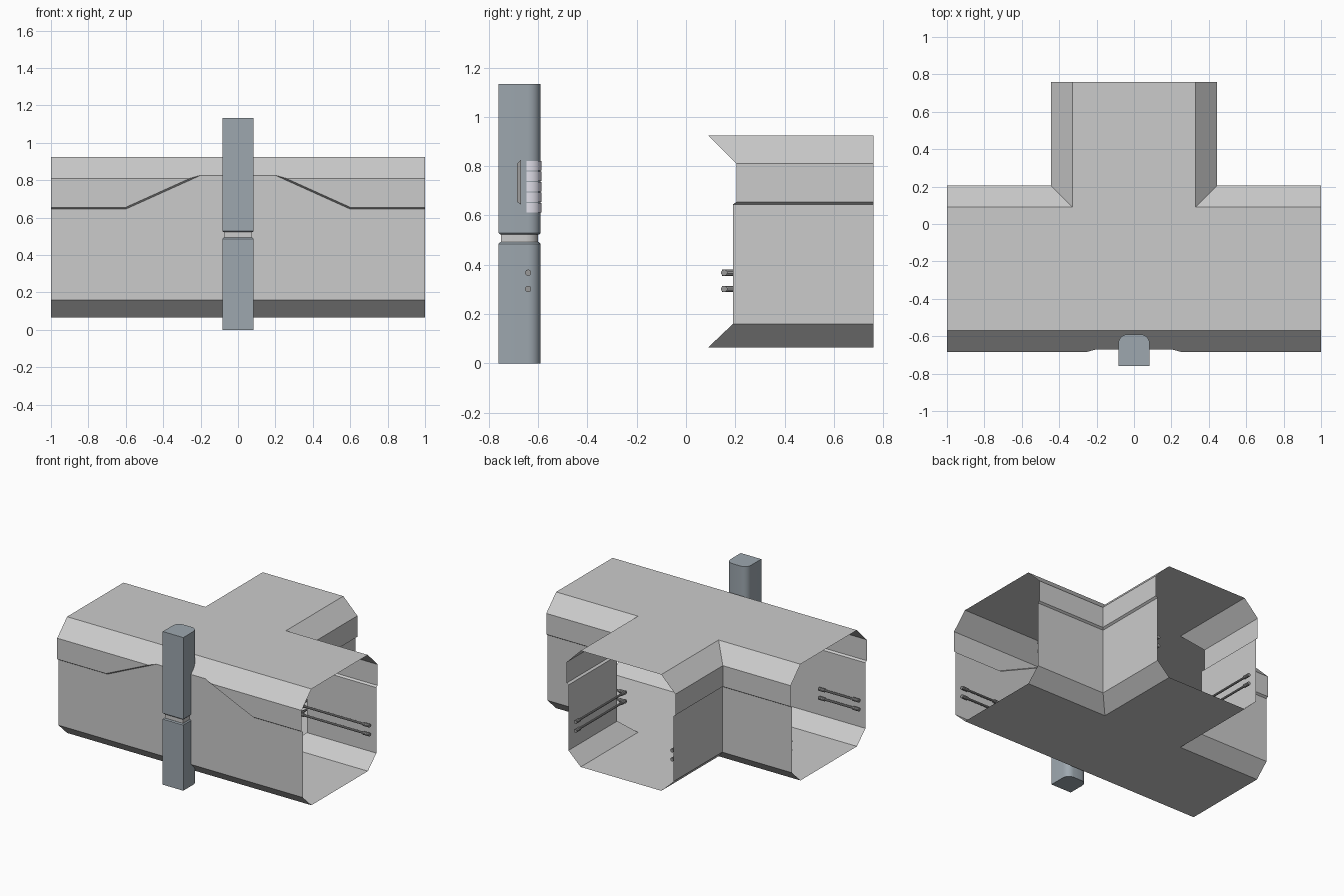
import bpy, bmesh
from math import sin, cos, radians
from mathutils import Vector, Matrix

if "Cube" in bpy.data.objects:
    bpy.data.objects.remove(bpy.data.objects["Cube"])


def finish(bm, name, mat=None, smooth=False):
    bmesh.ops.remove_doubles(bm, verts=bm.verts, dist=0.0005)
    bmesh.ops.recalc_face_normals(bm, faces=bm.faces)
    me = bpy.data.meshes.new(name)
    bm.to_mesh(me)
    bm.free()
    ob = bpy.data.objects.new(name, me)
    bpy.context.collection.objects.link(ob)
    if mat:
        me.materials.append(mat)
    if smooth:
        bpy.ops.object.select_all(action='DESELECT')
        ob.select_set(True)
        bpy.context.view_layer.objects.active = ob
        bpy.ops.object.shade_smooth_by_angle(angle=radians(35))
    return ob


def material(name, rgb):
    m = bpy.data.materials.new(name)
    m.diffuse_color = (*rgb, 1)
    m.use_nodes = True
    m.node_tree.nodes["Principled BSDF"].inputs["Base Color"].default_value = m.diffuse_color
    return m


def loft(bm, rings, closed=False, caps=False):
    rows = [[bm.verts.new(p) for p in r] for r in rings]
    n = len(rows[0])
    for a, b in zip(rows, rows[1:]):
        for i in range(n if closed else n - 1):
            j = (i + 1) % n
            bm.faces.new((a[i], a[j], b[j], b[i]))
    if caps:
        bm.faces.new(rows[0])
        bm.faces.new(rows[-1])


FLOOR, CEIL = 0.065, 0.925
steel = material("steel", (0.34, 0.39, 0.43))
pale = material("pale_light", (0.78, 0.77, 0.85))
trim = material("pale_trim", (0.65, 0.65, 0.62))
pipe_grey = material("pipe_grey", (0.32, 0.32, 0.32))

# T-shaped floor and ceiling plus the walls, one open-ended shell
bm = bmesh.new()
tee = [(-1, -.57), (1, -.57), (1, .09), (.33, .09), (.33, .76),
       (-.33, .76), (-.33, .09), (-1, .09)]
for z in (FLOOR, CEIL):
    bm.faces.new([bm.verts.new((x, y, z)) for x, y in tee])

# corner walls: stepped profile swept round the inside corner, both sides
prof = [(0, FLOOR), (.10, .16), (.10, .645), (.115, .655), (.115, .81), (0, CEIL)]
for s in (1, -1):
    loft(bm, [[(s, .09 + d, z) for d, z in prof],
              [(s * (.33 + d), .09 + d, z) for d, z in prof],
              [(s * (.33 + d), .76, z) for d, z in prof]])

# front wall: lower panel rises toward the pillar
rings = []
for x, h in [(-1, .645), (-.6, .645), (-.256, .80), (-.2, None),
             (.2, None), (.256, .80), (.6, .645), (1, .645)]:
    if h is None:
        mid = [(-.67, .826)] * 3
    else:
        mid = [(-.67, h), (-.685, h + .01), (-.685, .81)]
    sec = [(-.57, FLOOR), (-.67, .16)] + mid + [(-.57, CEIL)]
    rings.append([(x, y, z) for y, z in sec])
loft(bm, rings)
bmesh.ops.dissolve_degenerate(bm, edges=bm.edges, dist=0.0005)
finish(bm, "corridor_shell")


# pillar section: square outside, rounded on the corridor side
def section(inset=0.0, back=-.76):
    w, r = .084 - inset, .05
    yb = -.59 - inset
    pts = [(-w, back + inset), (w, back + inset)]
    for a in range(0, 91, 18):
        t = radians(a)
        pts.append((w - r + r * cos(t), yb - r + r * sin(t)))
    for a in range(90, 181, 18):
        t = radians(a)
        pts.append((-w + r + r * cos(t), yb - r + r * sin(t)))
    return pts


def column(name, levels, mat, back=-.76):
    bm = bmesh.new()
    loft(bm, [[(x, y, z) for x, y in section(i, back)] for z, i in levels], True, True)
    return finish(bm, name, mat, True)


column("pillar_lower", [(0, 0), (.485, 0), (.492, .007)], steel)
column("pillar_groove", [(.488, .010), (.53, .010)], trim)
column("pillar_upper", [(.522, .007), (.529, 0), (1.133, 0)], steel)

# stacked light bars wrapping the rounded inner side of the pillar
for i in range(5):
    z = .612 + i * .0425
    column("light_bar_%d" % (i + 1), [(z, -.003), (z + .038, -.003)], pale, back=-.643)


# wall pipes with thicker end collars
def rod(bm, a, b, r):
    a, b = Vector(a), Vector(b)
    d = b - a
    m = Matrix.Translation((a + b) / 2) @ d.to_track_quat('Z', 'Y').to_matrix().to_4x4()
    bmesh.ops.create_cone(bm, cap_ends=True, segments=10, radius1=r, radius2=r,
                          depth=d.length, matrix=m)


def pipe(name, a, b):
    bm = bmesh.new()
    a, b = Vector(a), Vector(b)
    u = (b - a).normalized() * .05
    rod(bm, a + u * .5, b - u * .5, .008)
    rod(bm, a, a + u, .013)
    rod(bm, b - u, b, .013)
    finish(bm, name, pipe_grey, True)


for side, s in (("right", 1), ("left", -1)):
    for lvl, z in (("low", .302), ("high", .368)):
        pipe(f"front_pipe_{side}_{lvl}", (s * .64, -.64, z), (s * .97, -.64, z))
        pipe(f"rear_pipe_{side}_{lvl}", (s * .385, .155, z), (s * .97, .155, z))
        pipe(f"branch_pipe_{side}_{lvl}", (s * .395, .145, z), (s * .395, .73, z))
